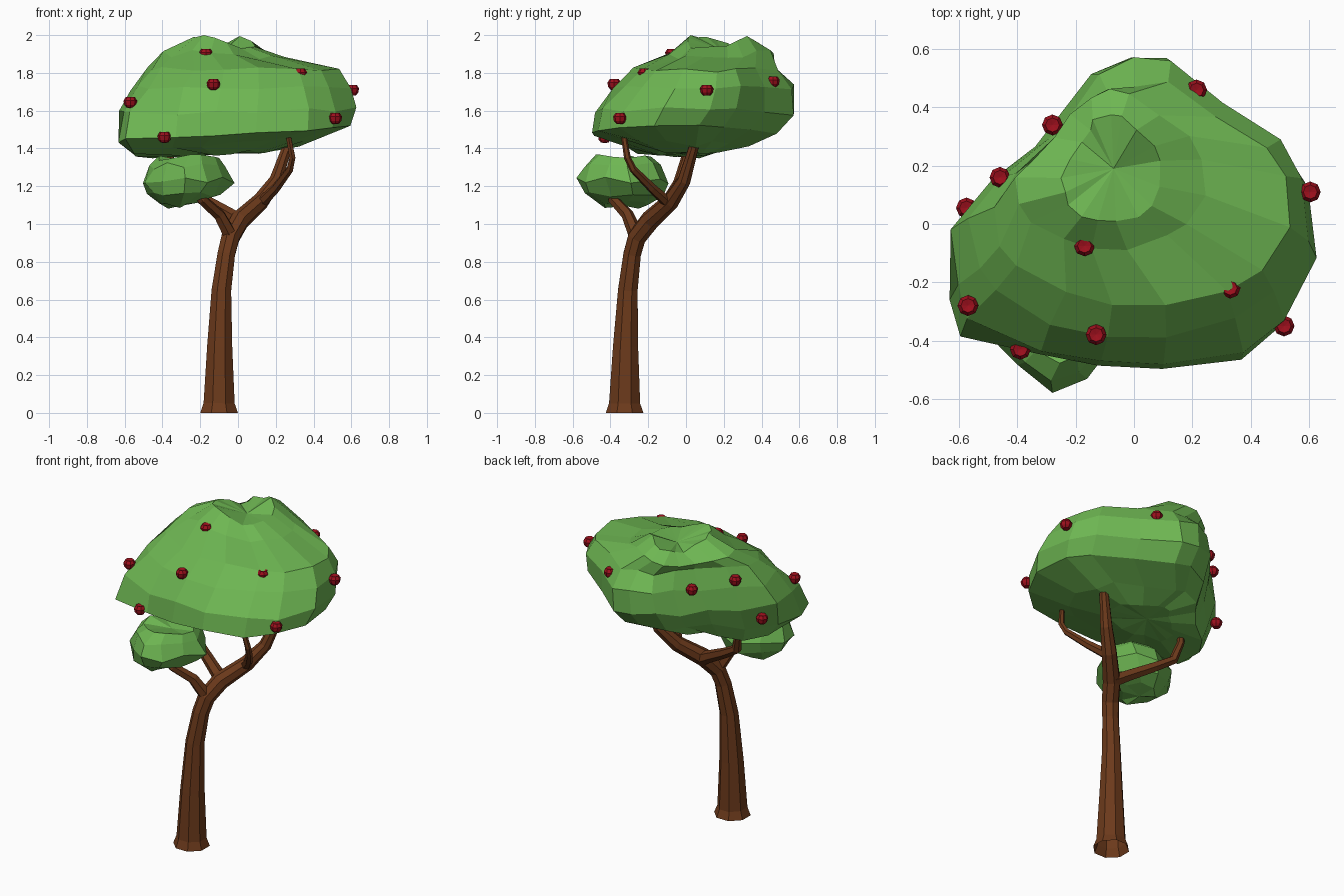
import bpy, bmesh, math, random
from mathutils import Vector

if "Cube" in bpy.data.objects:
    bpy.data.objects.remove(bpy.data.objects["Cube"])

random.seed(4)


def material(name, rgb):
    m = bpy.data.materials.new(name)
    m.diffuse_color = (*rgb, 1)
    m.use_nodes = True
    m.node_tree.nodes["Principled BSDF"].inputs["Base Color"].default_value = m.diffuse_color
    return m


BARK = material("bark", (0.15, 0.042, 0.011))
LEAF = material("leaf", (0.155, 0.47, 0.085))
RED = material("apple_red", (0.34, 0.005, 0.012))


def loft(name, rings, mat, bottom=None, top=None, open_base=False):
    """Skin equal-sized rings of points, closing the ends with caps or fans."""
    bm = bmesh.new()
    loops = [[bm.verts.new(p) for p in ring] for ring in rings]
    n = len(loops[0])
    for a, b in zip(loops, loops[1:]):
        for i in range(n):
            bm.faces.new((a[i], a[(i + 1) % n], b[(i + 1) % n], b[i]))
    for loop, tip in ((loops[0], bottom), (loops[-1], top)):
        if tip is not None:
            c = bm.verts.new(tip)
            for i in range(n):
                bm.faces.new((loop[i], loop[(i + 1) % n], c))
        elif not (open_base and loop is loops[0]):
            bm.faces.new(loop)
    bmesh.ops.recalc_face_normals(bm, faces=bm.faces)
    me = bpy.data.meshes.new(name)
    bm.to_mesh(me)
    bm.free()
    me.materials.append(mat)
    ob = bpy.data.objects.new(name, me)
    bpy.context.collection.objects.link(ob)
    return ob


def limb(name, path, sides=8, open_base=False):
    """Tapered tube through (x, y, z, radius) points."""
    pts = [Vector(p[:3]) for p in path]
    rings = []
    for i, p in enumerate(pts):
        t = pts[min(i + 1, len(pts) - 1)] - pts[max(i - 1, 0)]
        q = Vector((0, 0, 1)).rotation_difference(t)
        r = path[i][3]
        rings.append([p + q @ Vector((r * math.cos(a), r * math.sin(a), 0))
                      for a in (math.tau * (k + 0.5) / sides for k in range(sides))])
    loft(name, rings, BARK, open_base=open_base)


def foliage(name, outline, levels, bottom, top, jitter, peaks=(), zmax=9):
    """Fit an outline into each level (z, xmin, xmax, ymin, ymax, x slope, y dish, rounding)."""
    xs, ys = [p[0] for p in outline], [p[1] for p in outline]
    rings = []
    for z, x0, x1, y0, y1, slope, dish, rounding in levels:
        ring = []
        for px, py in outline:
            u = 2 * (px - min(xs)) / (max(xs) - min(xs)) - 1
            v = 2 * (py - min(ys)) / (max(ys) - min(ys)) - 1
            r = 1 + rounding * (max(1, math.hypot(u, v)) - 1)
            x = (x0 + x1 + (x1 - x0) * u / r) / 2
            y = (y0 + y1 + (y1 - y0) * v / r) / 2
            j = jitter * (2 if y - x > 0.35 else 1)  # rougher at back left
            h = z + slope * x + dish * abs(y) + random.uniform(-j, j)
            if z > 1.87:
                h += sum(b * math.exp(-((x - a) ** 2 + (y - c) ** 2) / 0.01)
                         for a, c, b in peaks)
            x += random.uniform(-j, j) * 0.7
            y += random.uniform(-j, j) * 0.7
            ring.append((x, y, min(h, zmax)))
        rings.append(ring)
    loft(name, rings, LEAF, bottom, top)


# Trunk flowing into the main branch
limb("trunk", [
    (-.10, -.325, 0, .108), (-.10, -.325, .05, .089), (-.097, -.32, .35, .072),
    (-.088, -.308, .65, .056), (-.062, -.285, .84, .050), (-.04, -.26, .93, .052),
    (.01, -.19, 1.02, .053), (.12, -.08, 1.12, .046), (.20, -.01, 1.23, .037),
    (.265, .045, 1.42, .027), (.28, .06, 1.53, .02)], open_base=True)

# Side branches
limb("front_left_branch", [
    (-.035, -.26, .93, .04), (-.10, -.31, 1.05, .033),
    (-.19, -.385, 1.13, .028), (-.25, -.40, 1.20, .018)], 6)
limb("back_left_branch", [
    (.02, -.18, 1.01, .042), (-.08, -.14, 1.07, .036), (-.22, -.08, 1.15, .031),
    (-.33, -.04, 1.22, .028), (-.36, -.01, 1.33, .022), (-.35, .01, 1.44, .016)], 6)
limb("front_right_branch", [
    (.11, -.08, 1.10, .032), (.20, -.18, 1.19, .025), (.275, -.28, 1.29, .02),
    (.288, -.31, 1.35, .018), (.26, -.335, 1.50, .014)], 6)

# Main crown
CROWN = [(.63, -.13), (.53, -.35), (.39, -.47), (.10, -.50), (-.12, -.48), (-.33, -.45),
         (-.61, -.37), (-.64, -.23), (-.62, -.03), (-.50, .14), (-.34, .28), (-.24, .40),
         (-.15, .53), (-.02, .575), (.10, .565), (.30, .42), (.51, .27), (.59, .13)]
foliage("crown", CROWN, [
    (1.37, -.30, .15, -.15, .18, .07, .05, 0),
    (1.385, -.57, .36, -.33, .33, .08, .15, 0),
    (1.48, -.625, .60, -.497, .48, .06, 0, 0),
    (1.595, -.64, .63, -.485, .57, .02, 0, .35),
    (1.72, -.59, .62, -.40, .56, .01, 0, .85),
    (1.82, -.51, .56, -.285, .48, -.01, 0, .8),
    (1.885, -.42, .26, -.09, .45, -.02, 0, 1),
    (1.93, -.27, .10, .0, .37, 0, 0, 1)],
    (-.08, .02, 1.375), (-.07, .19, 1.92), .011,
    [(-.16, .02, .075), (-.24, .12, .03), (0, .33, .07)], 2.0)

# Small lower leaf clump
CLUMP = [(-.02, -.28), (-.07, -.42), (-.17, -.54), (-.28, -.575), (-.40, -.50),
         (-.49, -.40), (-.52, -.27), (-.42, -.16), (-.27, -.08), (-.12, -.14)]
foliage("lower_clump", CLUMP, [
    (1.11, -.42, -.20, -.44, -.20, .03, 0, 0),
    (1.165, -.48, -.09, -.54, -.11, .03, 0, 0),
    (1.23, -.515, -.025, -.57, -.085, 0, 0, 0),
    (1.32, -.48, -.06, -.55, -.13, .03, 0, .5),
    (1.37, -.43, -.09, -.47, -.18, .04, 0, .5)],
    (-.31, -.32, 1.095), (-.25, -.31, 1.33), .018)

# Apples: low-poly, slightly dimpled at the top
APPLES = [(-.57, -.28, 1.645), (-.39, -.43, 1.46), (-.13, -.38, 1.74), (.33, -.22, 1.795),
          (.515, -.35, 1.56), (.605, .11, 1.71), (-.17, -.075, 1.90), (.215, .46, 1.755),
          (-.46, .16, 1.77), (-.575, .055, 1.515), (-.28, .34, 1.73)]
PROFILE = [(.020, -.029), (.032, -.014), (.036, .008), (.024, .027)]
for k, (x, y, z) in enumerate(APPLES):
    rings = [[(x + r * math.cos(a), y + r * math.sin(a), z + h)
              for a in (math.tau * i / 8 for i in range(8))] for r, h in PROFILE]
    loft(f"apple_{k + 1}", rings, RED, (x, y, z - .031), (x, y, z + .022))
